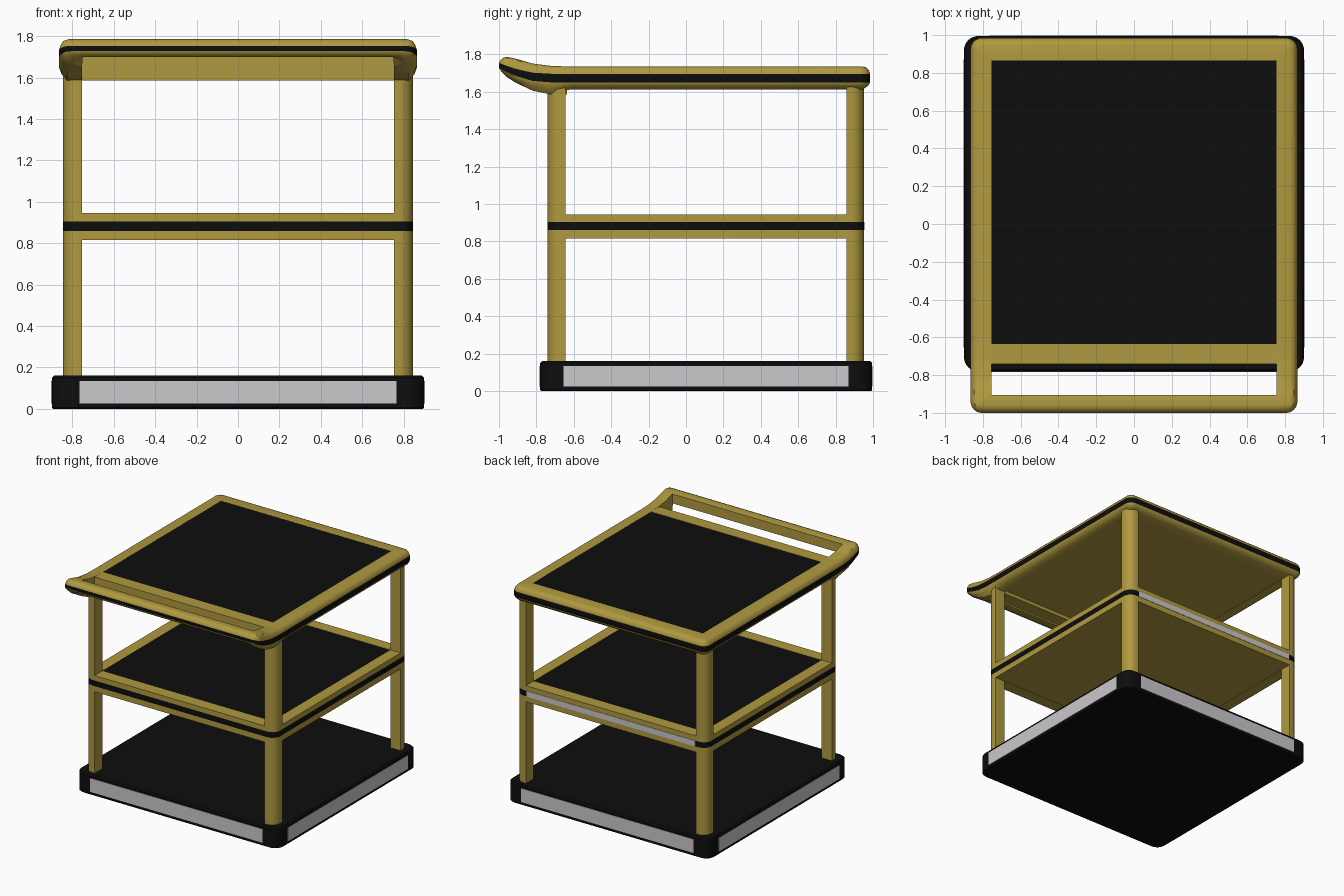
import bpy, bmesh, math
from mathutils import Vector

cube = bpy.data.objects.get("Cube")
if cube:
    bpy.data.objects.remove(cube, do_unlink=True)


def material(name, rgb, rough=0.6):
    m = bpy.data.materials.new(name)
    m.use_nodes = True
    m.diffuse_color = (*rgb, 1)
    bsdf = m.node_tree.nodes["Principled BSDF"]
    bsdf.inputs["Base Color"].default_value = (*rgb, 1)
    bsdf.inputs["Roughness"].default_value = rough
    return m


GOLD = material("brass gold", (0.43, 0.32, 0.05))
BLACK = material("black", (0.004, 0.004, 0.004))
GREY = material("light grey", (0.6, 0.58, 0.6))


def finish(name, bm, mats):
    bmesh.ops.remove_doubles(bm, verts=bm.verts, dist=1e-5)
    bmesh.ops.recalc_face_normals(bm, faces=bm.faces)
    mesh = bpy.data.meshes.new(name)
    bm.to_mesh(mesh)
    bm.free()
    for m in mats:
        mesh.materials.append(m)
    ob = bpy.data.objects.new(name, mesh)
    bpy.context.collection.objects.link(ob)
    bpy.ops.object.select_all(action='DESELECT')
    ob.select_set(True)
    bpy.context.view_layer.objects.active = ob
    bpy.ops.object.shade_smooth_by_angle(angle=math.radians(35))
    return ob


def box(name, x, y, z, mat, top=None):
    """Box from three (low, high) ranges, with an optional top colour."""
    bm = bmesh.new()
    bmesh.ops.create_cube(bm, size=1)
    for v in bm.verts:
        v.co = [r[0] if c < 0 else r[1] for c, r in zip(v.co, (x, y, z))]
    if top:
        for f in bm.faces:
            f.material_index = int(f.normal.z > 0.5)
    return finish(name, bm, [mat, top] if top else [mat])


def arc(cx, cy, r, start, steps=8):
    """Quarter arc as (point, outward normal) pairs."""
    out = []
    for i in range(steps + 1):
        a = start + math.pi / 2 * i / steps
        n = Vector((math.cos(a), math.sin(a)))
        out.append((Vector((cx, cy)) + n * r, n))
    return out


def outline(hx, y0, y1, r, side_ys=(), front_xs=()):
    """Rounded rectangle, with extra stations on the sides and front."""
    path = arc(hx - r, y1 - r, r, 0) + arc(-hx + r, y1 - r, r, math.pi / 2)
    path += [(Vector((-hx, y)), Vector((-1, 0))) for y in reversed(side_ys)]
    path += arc(-hx + r, y0 + r, r, math.pi)
    path += [(Vector((x, y0)), Vector((0, -1))) for x in front_xs]
    path += arc(hx - r, y0 + r, r, math.pi * 1.5)
    path += [(Vector((hx, y)), Vector((1, 0))) for y in side_ys]
    return path


def skin(bm, rings, indices, close=False):
    """Bridge rings of points with quads."""
    rows = [[bm.verts.new(p) for p in ring] for ring in rings]
    for k in range(len(rows) if close else len(rows) - 1):
        a, b = rows[k], rows[(k + 1) % len(rows)]
        for i in range(len(a)):
            j = (i + 1) % len(a)
            f = bm.faces.new((a[i], a[j], b[j], b[i]))
            f.material_index = indices[k]
    return rows


def rim(name, path, inner, layers, height):
    """Hollow frame: layers are (inset, level), inner is (half x, y0, y1)."""
    hx, y0, y1 = inner
    rings = []
    for inset, level in layers:
        ring = [p - n * inset for p, n in path]
        rings.append([(p.x, p.y, height(p, level)) for p in ring])
    hole = [Vector((max(-hx, min(hx, p.x)), max(y0, min(y1, p.y)))) for p, n in path]
    for level in (layers[-1][1], layers[0][1]):
        rings.append([(p.x, p.y, height(p, level)) for p in hole])
    # the stripe lies between levels 1 and 2
    indices = [int(a[1] == 1 and b[1] == 2) for a, b in zip(layers, layers[1:])] + [0] * 3
    bm = bmesh.new()
    skin(bm, rings, indices, close=True)
    bmesh.ops.dissolve_degenerate(bm, dist=1e-5, edges=bm.edges)
    return finish(name, bm, [GOLD, BLACK])


def between(values, level):
    k = min(int(level), len(values) - 2)
    return values[k] + (values[k + 1] - values[k]) * (level - k)


# Base slab with a softened top edge
bm = bmesh.new()
path = outline(0.9, -0.78, 0.995, 0.075)
rings = [[(*(p - n * d), z) for p, n in path]
         for d, z in ((0.006, 0), (0, 0.006), (0, 0.15), (0.01, 0.16))]
rows = skin(bm, rings, [0] * 3)
bm.faces.new(rows[0])
bm.faces.new(rows[-1])
finish("base", bm, [BLACK])

# Pale panels on the base sides
T = 0.003
band = (0.025, 0.135)
box("base_front_panel", (-0.765, 0.765), (-0.78 - T, -0.77), band, GREY)
box("base_back_panel", (-0.765, 0.765), (0.985, 0.995 + T), band, GREY)
for s, side in ((1, "left"), (-1, "right")):
    box(f"base_{side}_panel", sorted((s * 0.89, s * (0.9 + T))), (-0.655, 0.87), band, GREY)

# Corner posts, rounded on the outer corner, in a lower and an upper length
HX, Y0, Y1, IX, IY0, IY1, R = 0.845, -0.74, 0.952, 0.755, -0.643, 0.857, 0.07
for s, side in ((1, "left"), (-1, "right")):
    for end, yo, yi in (("front", Y0, IY0), ("back", Y1, IY1)):
        t = 1 if yo > yi else -1
        pts = [(s * p.x, yo + t * p.y) for p, n in arc(HX - R, -R, R, 0)]
        pts += [(s * IX, yo), (s * IX, yi), (s * HX, yi)]
        for part, z0, z1 in (("lower", 0.155, 0.818), ("upper", 0.942, 1.64)):
            bm = bmesh.new()
            rows = skin(bm, [[(*p, z) for p in pts] for z in (z0, z1)], [0])
            for row in rows:
                bm.faces.new(row)
            finish(f"{end}_{side}_{part}_post", bm, [GOLD])

# Middle shelf: striped frame, inset tray and pale back strip
MID = (0.815, 0.86, 0.905, 0.945)
rim("middle_frame", outline(HX, Y0, Y1, R), (IX, IY0, IY1),
    [(0, 0), (0, 1), (0, 2), (0, 3)], lambda p, level: between(MID, level))
box("middle_tray", (-IX, IX), (IY0, IY1), (0.817, 0.943), GOLD, BLACK)
box("middle_back_strip", (-0.75, 0.75), (0.945, Y1 + T), (0.86, 0.905), GREY)

# Top rim: heights of bottom, stripe and top, sweeping up to the handle
SWEEP = [(-1.0, (1.705, 1.728, 1.754, 1.785)),
         (-0.96, (1.68, 1.708, 1.739, 1.787)),
         (-0.91, (1.648, 1.685, 1.722, 1.777)),
         (-0.82, (1.606, 1.658, 1.702, 1.751)),
         (-0.72, (1.586, 1.65, 1.696, 1.738)),
         (-0.62, (1.612, 1.65, 1.696, 1.735)),
         (1.0, (1.612, 1.65, 1.696, 1.735))]


def top_height(p, level):
    for (ya, a), (yb, b) in zip(SWEEP, SWEEP[1:]):
        if p.y <= yb:
            t = max(0, (p.y - ya) / (yb - ya))
            z = between(a, level) * (1 - t) + between(b, level) * t
            break
    # the handle bar is shallower than the arms
    if p.y < -0.88 and abs(p.x) < 0.753 and level < 1:
        z = max(z, 1.7)
    return z


stations = [-0.92 + 0.02 * i for i in range(16)]
top_path = outline(0.865, -1.0, 0.985, 0.06, stations, (-0.75, 0.75))
rim("top_frame_and_handle", top_path, (IX, -0.905, 0.865),
    [(0.04, 0), (0.012, 0.5), (0, 1), (0, 2), (0.008, 2.5), (0.02, 2.85), (0.04, 3)],
    top_height)
box("top_front_bar", (-IX, IX), (Y0, -0.635), (1.586, 1.736), GOLD)
box("top_tray", (-IX, IX), (-0.638, 0.865), (1.614, 1.734), GOLD, BLACK)
